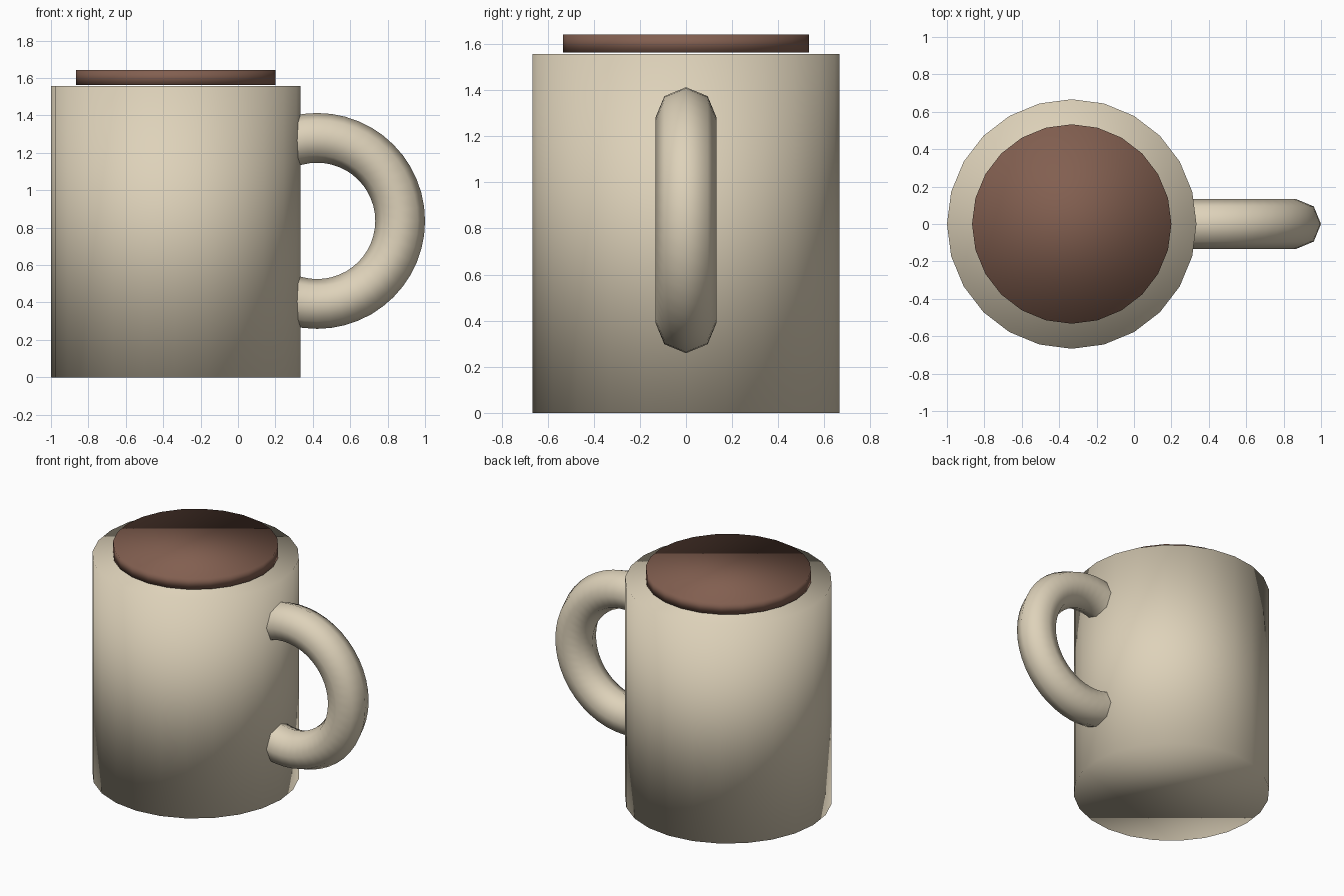
import bpy
import math

cube = bpy.data.objects.get("Cube")
if cube:
    bpy.data.objects.remove(cube, do_unlink=True)

BODY_X = -0.333


def make_material(name, rgb):
    mat = bpy.data.materials.new(name)
    mat.use_nodes = True
    color = (*rgb, 1.0)
    mat.diffuse_color = color
    mat.node_tree.nodes["Principled BSDF"].inputs["Base Color"].default_value = color
    return mat


def finish(name, mat):
    """Name the active object, colour it and shade it smooth all over."""
    obj = bpy.context.object
    obj.name = obj.data.name = name
    obj.data.materials.append(mat)
    bpy.ops.object.shade_smooth()
    return obj


def disc(name, mat, radius, bottom, top):
    """Upright 24-sided cylinder between two heights."""
    bpy.ops.mesh.primitive_cylinder_add(
        vertices=24, radius=radius, depth=top - bottom,
        location=(BODY_X, 0, (bottom + top) / 2))
    return finish(name, mat)


cream = make_material("cream ceramic", (0.73, 0.645, 0.49))
brown = make_material("coffee brown", (0.223, 0.114, 0.08))

# Mug body and the drink resting on top
disc("mug_body", cream, 0.667, 0.0, 1.558)
disc("coffee", brown, 0.533, 1.564, 1.642)

# Ring handle, sunk into the side of the body
bpy.ops.mesh.primitive_torus_add(
    major_radius=0.444, minor_radius=0.133,
    major_segments=48, minor_segments=8,
    location=(0.423, 0, 0.836), rotation=(math.pi / 2, 0, 0))
finish("handle", cream)
